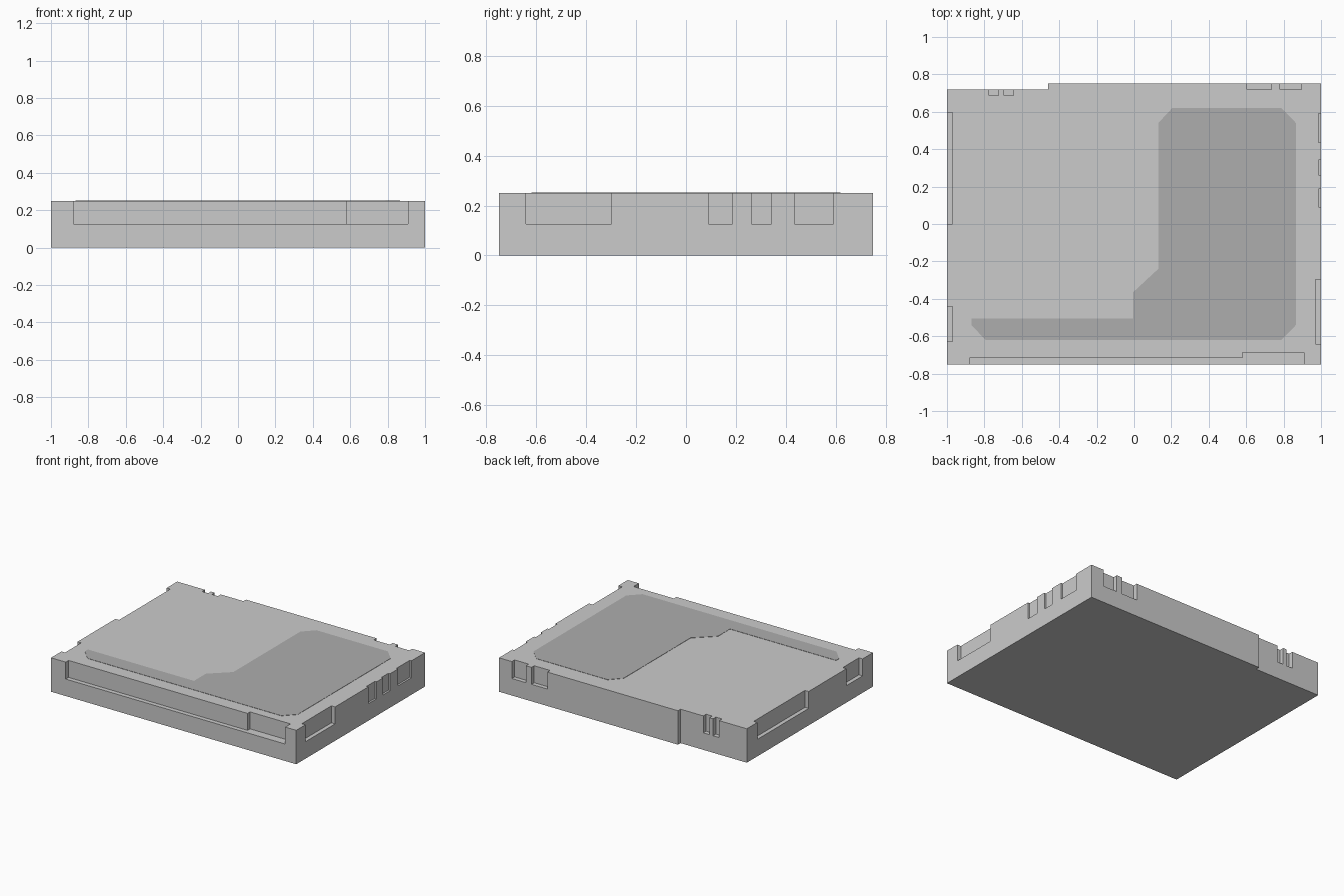
import bpy, bmesh

if "Cube" in bpy.data.objects:
    bpy.data.objects.remove(bpy.data.objects["Cube"])

H, MID = 0.25, 0.125   # slab height, floor of the edge notches


def prism(name, outline, z0, z1):
    """Extrude a flat outline from z0 to z1."""
    bm = bmesh.new()
    face = bm.faces.new([bm.verts.new((x, y, z0)) for x, y in outline])
    top = bmesh.ops.extrude_face_region(bm, geom=[face])["geom"]
    bmesh.ops.translate(bm, vec=(0, 0, z1 - z0),
                        verts=[v for v in top if isinstance(v, bmesh.types.BMVert)])
    bmesh.ops.recalc_face_normals(bm, faces=bm.faces)
    mesh = bpy.data.meshes.new(name)
    bm.to_mesh(mesh)
    bm.free()
    ob = bpy.data.objects.new(name, mesh)
    bpy.context.collection.objects.link(ob)
    return ob


# Base slab with a stepped-back rear left edge
slab = prism("base_slab", [(-1, -0.75), (1, -0.75), (1, 0.75), (-0.46, 0.75),
                           (-0.46, 0.72), (-1, 0.72)], 0, H)

# Edge notches, as x0, x1, y0, y1
OUT = 1.1
notches = [(-0.88, 0.70, -OUT, -0.717), (0.58, 0.91, -OUT, -0.688)]             # front
notches += [(0.97, OUT, -0.642, -0.298)]                                        # right, long
notches += [(0.986, OUT, a, b) for a, b in
            ((0.09, 0.186), (0.262, 0.342), (0.435, 0.592))]                    # right, short
notches += [(-OUT, -0.97, a, b) for a, b in ((-0.628, -0.44), (0.0, 0.597))]    # left
notches += [(a, b, 0.687, OUT) for a, b in ((-0.775, -0.725), (-0.695, -0.645))]  # rear left
notches += [(a, b, 0.718, OUT) for a, b in ((0.605, 0.735), (0.78, 0.895))]     # rear right

for i, (x0, x1, y0, y1) in enumerate(notches):
    cutter = prism(f"notch_cutter_{i}", [(x0, y0), (x1, y0), (x1, y1), (x0, y1)], MID, H + 0.1)
    cutter.hide_render = True
    cutter.hide_set(True)
    mod = slab.modifiers.new(f"notch_{i}", "BOOLEAN")
    mod.object, mod.operation, mod.solver = cutter, "DIFFERENCE", "EXACT"

# Dark inlay panel on the top
panel = prism("top_panel", [
    (-0.87, -0.505), (-0.005, -0.505), (-0.005, -0.365), (0.13, -0.24),
    (0.13, 0.54), (0.205, 0.62), (0.788, 0.62), (0.866, 0.54),
    (0.866, -0.54), (0.788, -0.62), (-0.793, -0.62), (-0.87, -0.54)], H - 0.004, H + 0.002)
dark = bpy.data.materials.new("dark_panel")
dark.diffuse_color = (0.42, 0.42, 0.42, 1)
dark.use_nodes = True
dark.node_tree.nodes["Principled BSDF"].inputs["Base Color"].default_value = dark.diffuse_color
panel.data.materials.append(dark)
